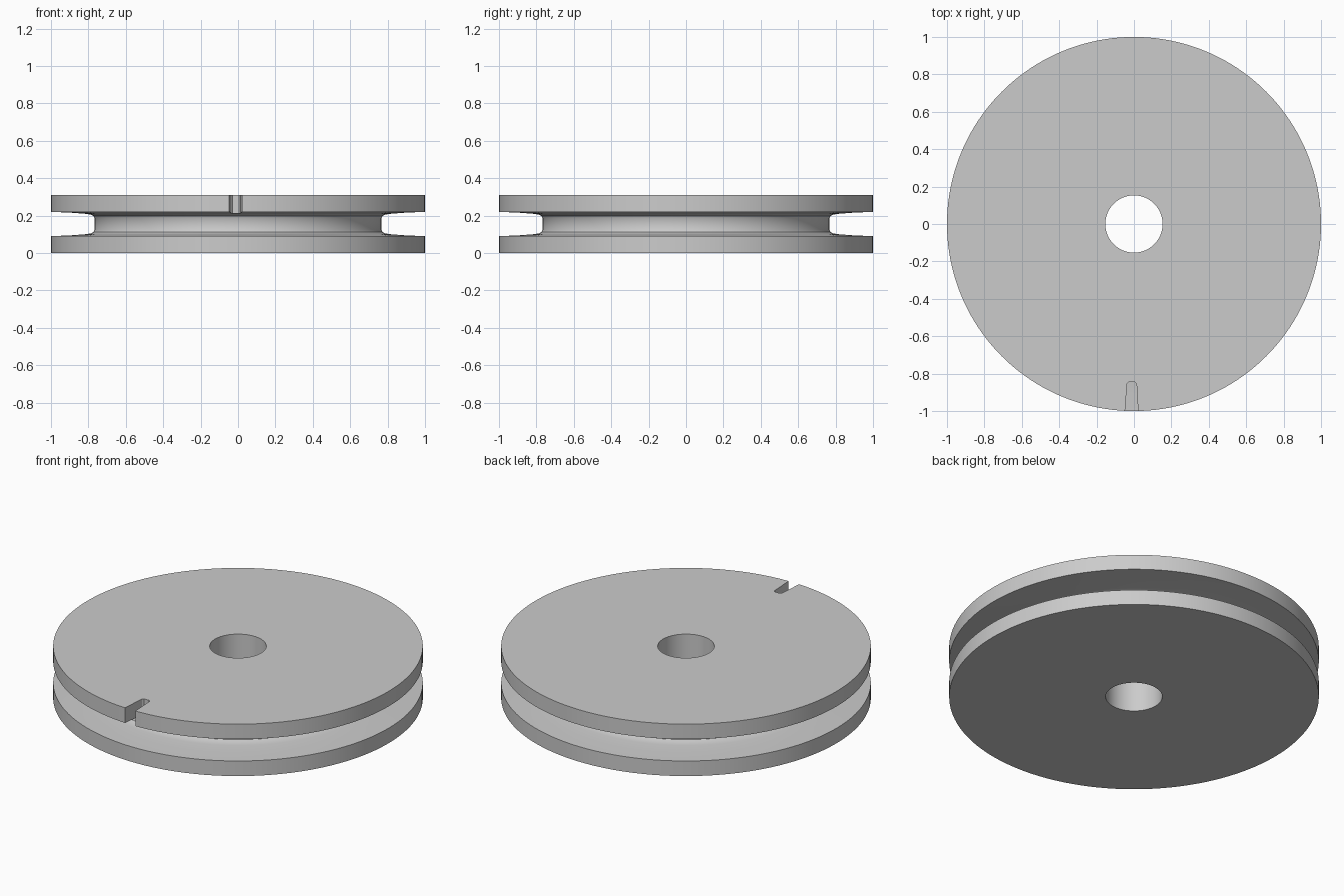
import bpy
import bmesh
from math import radians, tau
from mathutils import Matrix

HEIGHT = 0.31
SEGMENTS = 160

cube = bpy.data.objects.get("Cube")
if cube:
    bpy.data.objects.remove(cube, do_unlink=True)

grey = bpy.data.materials.new("plain grey")
grey.use_nodes = True
colour = (0.6, 0.6, 0.6, 1)
grey.diffuse_color = colour
grey.node_tree.nodes["Principled BSDF"].inputs["Base Color"].default_value = colour


def add_object(name, bm):
    bmesh.ops.recalc_face_normals(bm, faces=bm.faces)
    mesh = bpy.data.meshes.new(name)
    bm.to_mesh(mesh)
    bm.free()
    mesh.materials.append(grey)
    obj = bpy.data.objects.new(name, mesh)
    bpy.context.collection.objects.link(obj)
    return obj


# Grooved wheel: half profile from the bore to the groove, mirrored in height
half = [(0.153, 0), (1, 0), (1, 0.09), (0.9, 0.094), (0.82, 0.1),
        (0.79, 0.104), (0.773, 0.112), (0.766, 0.125)]
profile = half + [(r, HEIGHT - z) for r, z in reversed(half)]
bm = bmesh.new()
verts = [bm.verts.new((0, -r, z)) for r, z in profile]
edges = [bm.edges.new((a, b)) for a, b in zip(verts, verts[1:] + verts[:1])]
bmesh.ops.spin(bm, geom=verts + edges, cent=(0, 0, 0), axis=(0, 0, 1),
               angle=tau, steps=SEGMENTS, use_merge=True)
bmesh.ops.remove_doubles(bm, verts=bm.verts, dist=0.0001)
wheel = add_object("grooved_wheel", bm)

# Tapered notch through the upper flange
outline = [(-0.051, -1.05), (0.025, -1.05), (0.014, -0.855), (0.005, -0.845),
           (-0.029, -0.845), (-0.037, -0.855)]
bm = bmesh.new()
base = bm.faces.new([bm.verts.new((x, y, 0.16)) for x, y in outline])
top = bmesh.ops.extrude_face_region(bm, geom=[base])["geom"]
bmesh.ops.transform(bm, matrix=Matrix.Translation((0, 0, 0.2)),
                    verts=[v for v in top if isinstance(v, bmesh.types.BMVert)])
cutter = add_object("notch_cutter", bm)
cutter.hide_render = True

bpy.ops.object.select_all(action="DESELECT")
wheel.select_set(True)
bpy.context.view_layer.objects.active = wheel
cut = wheel.modifiers.new("notch", "BOOLEAN")
cut.operation = "DIFFERENCE"
cut.solver = "EXACT"
cut.object = cutter
bpy.ops.object.modifier_apply(modifier=cut.name)
bpy.data.objects.remove(cutter, do_unlink=True)
bpy.ops.object.shade_smooth_by_angle(angle=radians(30))
